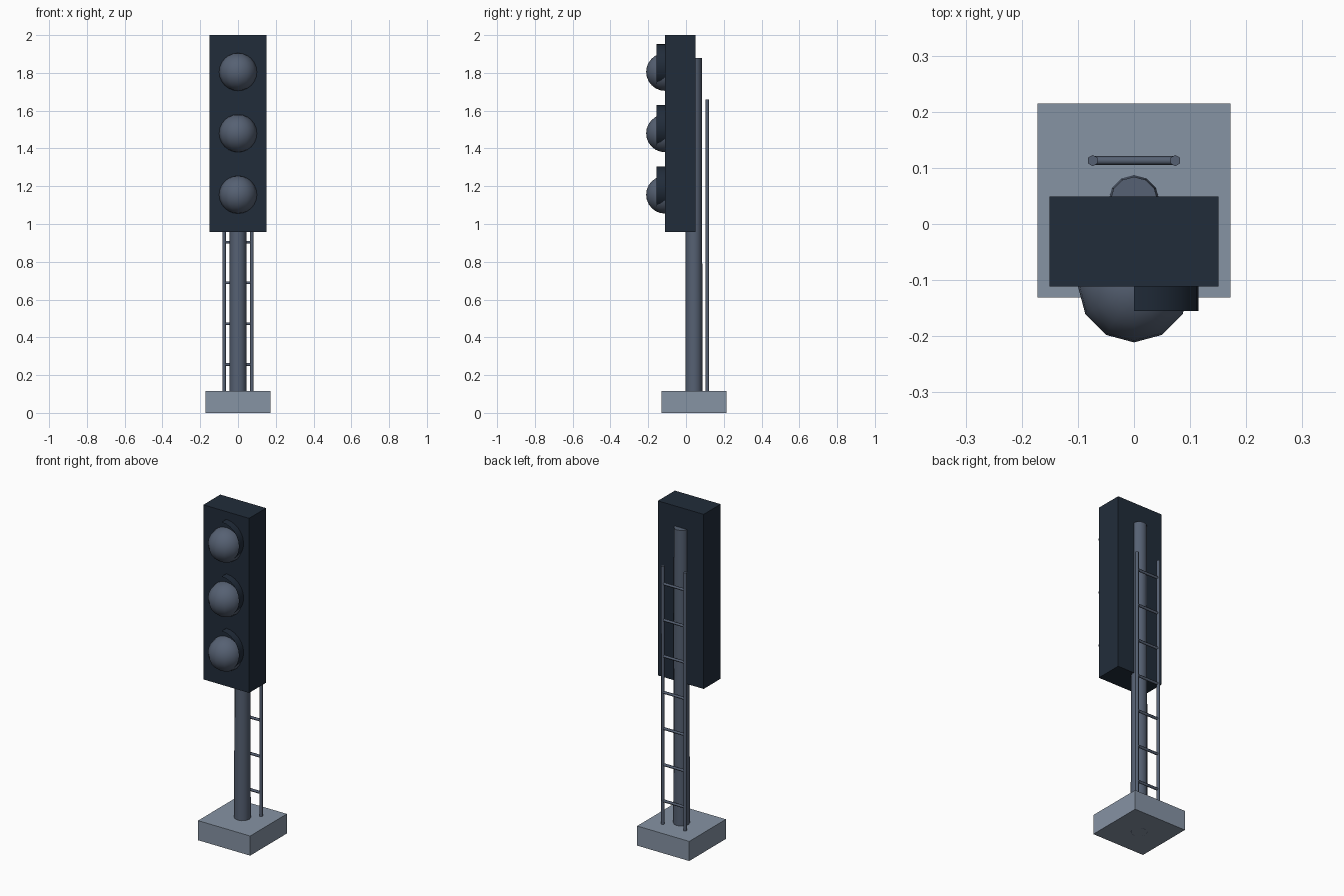
import bpy, bmesh, math
from mathutils import Matrix

default = bpy.data.objects.get("Cube")
if default:
    bpy.data.objects.remove(default, do_unlink=True)


def make_material(name, rgb):
    linear = [((c / 255 + 0.055) / 1.055) ** 2.4 for c in rgb] + [1.0]
    mat = bpy.data.materials.new(name)
    mat.use_nodes = True
    mat.diffuse_color = linear
    mat.node_tree.nodes["Principled BSDF"].inputs["Base Color"].default_value = linear
    return mat


concrete = make_material("concrete_grey", (134, 147, 164))
steel = make_material("steel_grey", (86, 97, 115))
dark = make_material("dark_housing", (33, 44, 58))


def finish(name, bm, mat, smooth=False):
    mesh = bpy.data.meshes.new(name)
    bm.to_mesh(mesh)
    bm.free()
    mesh.materials.append(mat)
    for poly in mesh.polygons:
        # flat caps stay flat, round sides are smooth
        poly.use_smooth = smooth and len(poly.vertices) <= 4
    obj = bpy.data.objects.new(name, mesh)
    bpy.context.collection.objects.link(obj)
    return obj


def box(name, low, high, mat):
    bm = bmesh.new()
    size = [h - l for l, h in zip(low, high)]
    centre = [(h + l) / 2 for l, h in zip(low, high)]
    bmesh.ops.create_cube(bm, size=1, matrix=Matrix.Translation(centre) @ Matrix.Diagonal(size + [1]))
    return finish(name, bm, mat)


def rod(name, centre, length, r_low, r_high, sides, mat, turn=Matrix()):
    bm = bmesh.new()
    bmesh.ops.create_cone(bm, cap_ends=True, segments=sides, radius1=r_low, radius2=r_high,
                          depth=length, matrix=Matrix.Translation(centre) @ turn)
    return finish(name, bm, mat, smooth=True)


def half_hood(name, z, radius, front, back, steps):
    # open half tube that wraps the left side of a lamp
    bm = bmesh.new()
    pairs = []
    for i in range(steps + 1):
        a = math.pi * i / steps
        x, h = radius * math.sin(a), z + radius * math.cos(a)
        pairs.append((bm.verts.new((x, front, h)), bm.verts.new((x, back, h))))
    for (a, b), (c, d) in zip(pairs, pairs[1:]):
        bm.faces.new((a, c, d, b))
    bmesh.ops.recalc_face_normals(bm, faces=bm.faces[:])
    if sum(f.normal.x for f in bm.faces) < 0:
        bmesh.ops.reverse_faces(bm, faces=bm.faces[:])
    return finish(name, bm, dark, smooth=True)


# Footing, mast and signal head
AXIS_Y = 0.042
box("base_slab", (-0.172, -0.131, 0), (0.172, 0.215, 0.117), concrete)
rod("mast", (0, AXIS_Y, 0.94), 1.88, 0.0455, 0.042, 12, steel)
box("signal_head", (-0.151, -0.111, 0.958), (0.151, 0.049, 2.0), dark)

# Three lamps with hoods
for i, label in enumerate(("lower", "middle", "upper")):
    z = 1.155 + 0.325 * i
    bm = bmesh.new()
    bmesh.ops.create_uvsphere(bm, u_segments=12, v_segments=12, radius=0.1,
                              matrix=Matrix.Translation((0, -0.111, z)))
    finish(label + "_lamp", bm, steel, smooth=True)
    half_hood(label + "_hood", z + 0.034, 0.115, -0.155, -0.1, 12)

# Ladder behind the mast
LADDER_X, LADDER_Y = 0.0735, 0.113
for label, side in (("left", 1), ("right", -1)):
    rod(label + "_ladder_rail", (side * LADDER_X, LADDER_Y, 0.88), 1.556, 0.01, 0.01, 6, steel)
across = Matrix.Rotation(math.pi / 2, 4, "Y")
for i in range(7):
    rod("ladder_rung_%d" % (i + 1), (0, LADDER_Y, 0.256 + 0.216 * i), 2 * LADDER_X,
        0.008, 0.008, 6, steel, across)
